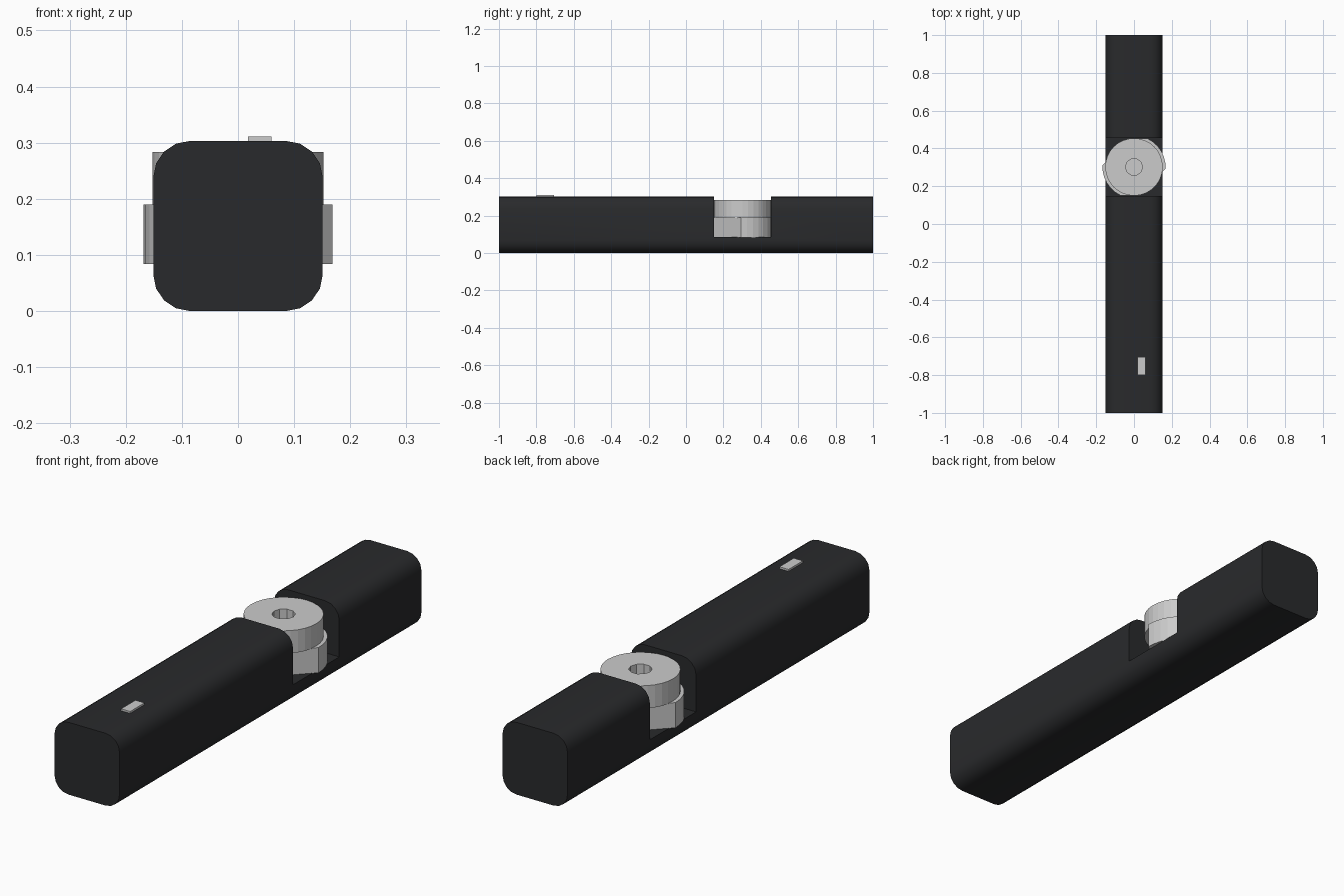
import bpy, bmesh, math

if "Cube" in bpy.data.objects:
    bpy.data.objects.remove(bpy.data.objects["Cube"])

dark = bpy.data.materials.new("dark_plastic")
dark.diffuse_color = (0.022, 0.023, 0.025, 1)
dark.use_nodes = True
dark.node_tree.nodes["Principled BSDF"].inputs["Base Color"].default_value = dark.diffuse_color


def arc(cx, cy, r, a0, a1, n):
    """Points along an arc, angles in degrees."""
    return [(cx + r * math.cos(math.radians(a0 + (a1 - a0) * i / n)),
             cy + r * math.sin(math.radians(a0 + (a1 - a0) * i / n))) for i in range(n + 1)]


def prism(name, points, offset, axis=(0, 0, 1)):
    """Extrude a closed outline of 3D points along an axis."""
    bm = bmesh.new()
    face = bm.faces.new([bm.verts.new(p) for p in points])
    ext = bmesh.ops.extrude_face_region(bm, geom=[face], use_keep_orig=True)
    top = [v for v in ext["geom"] if isinstance(v, bmesh.types.BMVert)]
    bmesh.ops.translate(bm, verts=top, vec=[a * offset for a in axis])
    bmesh.ops.recalc_face_normals(bm, faces=bm.faces)
    mesh = bpy.data.meshes.new(name)
    bm.to_mesh(mesh)
    bm.free()
    obj = bpy.data.objects.new(name, mesh)
    bpy.context.collection.objects.link(obj)
    return obj


def upright(name, outline, z0, z1):
    return prism(name, [(x, y, z0) for x, y in outline], z1 - z0)


def box(name, x0, x1, y0, y1, z0, z1):
    return upright(name, [(x0, y0), (x1, y0), (x1, y1), (x0, y1)], z0, z1)


def cut(obj, cutter):
    mod = obj.modifiers.new("cut", "BOOLEAN")
    mod.operation = "DIFFERENCE"
    mod.solver = "EXACT"
    mod.object = cutter
    cutter.hide_render = True
    cutter.hide_set(True)


# Long rounded-square body
W, H, R = 0.151, 0.303, 0.065
section = []
for cx, cz, a in [(W - R, H - R, 0), (R - W, H - R, 90), (R - W, R, 180), (W - R, R, 270)]:
    section += arc(cx, cz, R, a, a + 90, 4)
body = prism("body", [(x, -1, z) for x, z in section], 2, (0, 1, 0))
body.data.materials.append(dark)
bpy.context.view_layer.objects.active = body
body.select_set(True)
bpy.ops.object.shade_smooth_by_angle(angle=math.radians(30))

# Slot across the body that holds the wheel
CY = 0.3
CY = 0.302
cut(body, box("slot_cutter", -0.4, 0.4, CY - 0.153, CY + 0.153, 0.085, 0.5))

# Striker wheel with a round socket in its top
wheel = upright("wheel", arc(0, CY, 0.152, 0, 348.75, 31), 0.188, 0.283)
cut(wheel, upright("socket_cutter", arc(0, CY, 0.045, 0, 324, 9), 0.215, 0.4))

# Two-lobed cam below the wheel, the same half turned by 180 degrees
half = [(0.168, -0.008)] + [(x, min(y, 0.152)) for x, y in arc(0, 0, 0.167, 8, 64, 5)] + [(-0.03, 0.152)]
cam = upright("cam", [(s * x, CY + s * y) for s in (1, -1) for x, y in half], 0.084, 0.19)

# Small indicator on the top
box("indicator", 0.018, 0.06, -0.8, -0.705, 0.29, 0.311)
